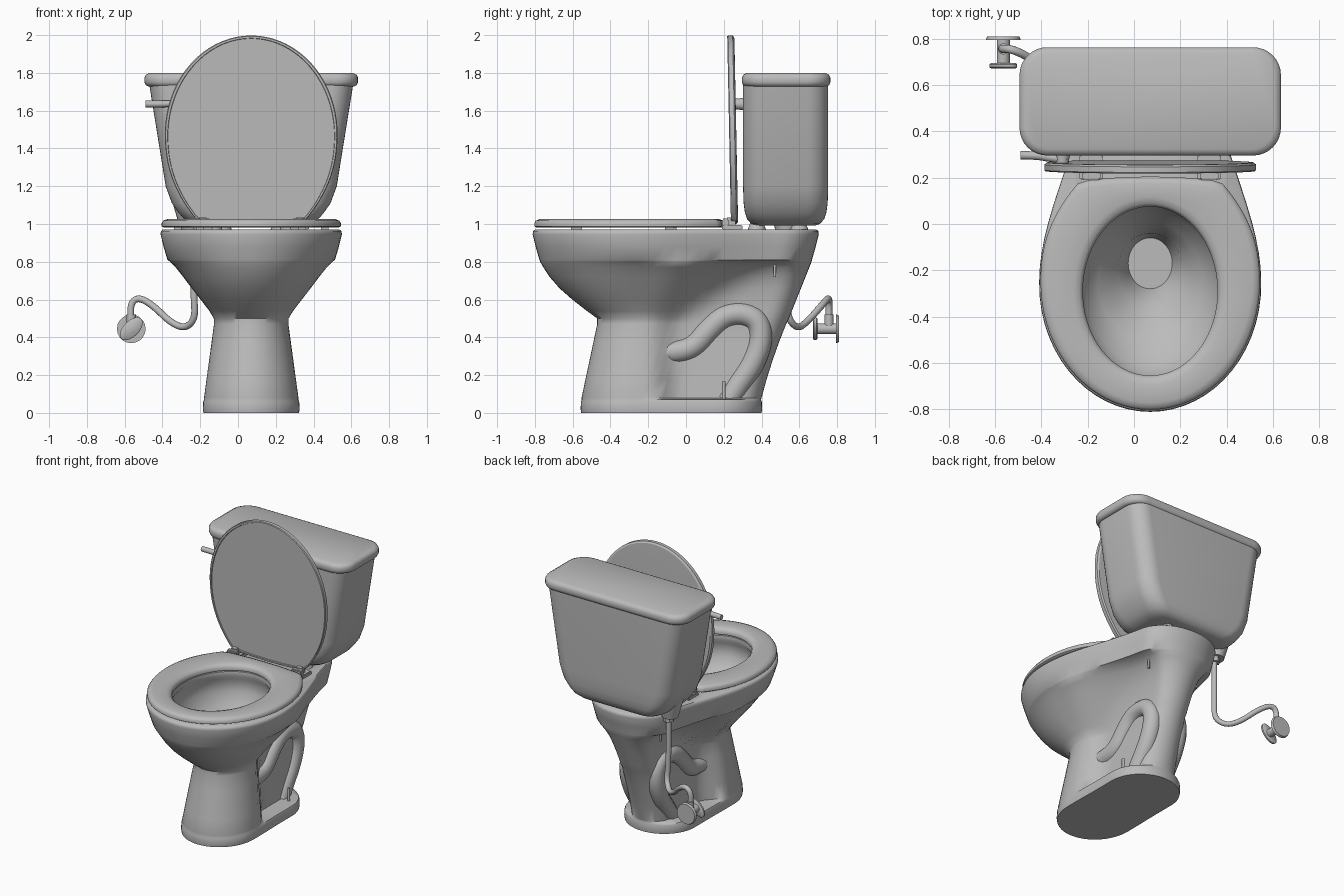
import bpy, bmesh, math
from mathutils import Vector

if "Cube" in bpy.data.objects:
    bpy.data.objects.remove(bpy.data.objects["Cube"])

CX = 0.07          # centre line of the fixture
N = 72             # points per ring

mat = bpy.data.materials.new("grey_porcelain")
mat.diffuse_color = (0.5, 0.5, 0.5, 1)
mat.use_nodes = True
mat.node_tree.nodes["Principled BSDF"].inputs["Base Color"].default_value = mat.diffuse_color


def finish(name, bm, angle=40):
    bmesh.ops.recalc_face_normals(bm, faces=bm.faces)
    me = bpy.data.meshes.new(name)
    bm.to_mesh(me)
    bm.free()
    ob = bpy.data.objects.new(name, me)
    bpy.context.collection.objects.link(ob)
    me.materials.append(mat)
    bpy.ops.object.select_all(action='DESELECT')
    ob.select_set(True)
    bpy.context.view_layer.objects.active = ob
    bpy.ops.object.shade_smooth_by_angle(angle=math.radians(angle))
    return ob


def loft(name, rings, loop=False, angle=40):
    bm = bmesh.new()
    vs = [[bm.verts.new(p) for p in r] for r in rings]
    n = len(vs[0])
    for a, b in zip(vs, vs[1:] + ([vs[0]] if loop else [])):
        for i in range(n):
            j = (i + 1) % n
            bm.faces.new((a[i], a[j], b[j], b[i]))
    if not loop:
        bm.faces.new(vs[0])
        bm.faces.new(vs[-1])
    return finish(name, bm, angle)


def outline(z, yf, yb, wf, wr, a, b, y0, y1, convex=False):
    """Plan outline: round front of length a, rear corners of length b, width wf blending to wr."""
    pts = []
    for i in range(N):
        t = 2 * math.pi * i / N
        y = (yf + yb) / 2 - (yb - yf) / 2 * math.cos(t)
        s = min(max((y - y0) / (y1 - y0), 0), 1)
        if not convex:
            s = s * s * (3 - 2 * s)
        else:
            s = s ** 2.3 if wr < wf else 1 - (1 - s) ** 2.3
        w = wf + (wr - wf) * s
        for d, c in ((y - yf, a), (yb - y, b)):
            if d < c:
                w *= math.sqrt(max(0, 1 - ((c - d) / c) ** 2))
        pts.append(Vector((CX + math.copysign(w, math.sin(t)), y, z)))
    return pts


def ellipse(z, cy, rx, ry):
    return [Vector((CX + rx * math.sin(2 * math.pi * i / N), cy - ry * math.cos(2 * math.pi * i / N), z))
            for i in range(N)]


def round_rect(z, hx, y0, y1, r):
    pts = []
    for k, (sx, y) in enumerate(((1, y1 - r), (-1, y1 - r), (-1, y0 + r), (1, y0 + r))):
        for i in range(9):
            t = math.pi / 2 * (k + i / 8)
            pts.append(Vector((CX + sx * (hx - r) + r * math.cos(t), y + r * math.sin(t), z)))
    return pts


def rod(name, p, q, r, r2=None, seg=20):
    p, q = Vector(p), Vector(q)
    u = (q - p).to_track_quat('Z', 'Y')
    rings = [[c + u @ Vector((rad * math.cos(2 * math.pi * i / seg), rad * math.sin(2 * math.pi * i / seg), 0))
              for i in range(seg)] for c, rad in ((p, r), (q, r if r2 is None else r2))]
    return loft(name, rings)


def tube(name, pts, r):
    cu = bpy.data.curves.new(name, 'CURVE')
    cu.dimensions = '3D'
    cu.bevel_depth, cu.bevel_resolution, cu.use_fill_caps = r, 4, True
    sp = cu.splines.new('NURBS')
    sp.points.add(len(pts) - 1)
    for p, co in zip(sp.points, pts):
        p.co = (*co, 1)
    sp.use_endpoint_u, sp.order_u, sp.resolution_u = True, 3, 8
    tmp = bpy.data.objects.new(name + "_path", cu)
    bpy.context.collection.objects.link(tmp)
    bm = bmesh.new()
    bm.from_mesh(tmp.to_mesh())
    bpy.data.objects.remove(tmp)
    return finish(name, bm, 60)


def box(name, lo, hi, bevel=0.006):
    bm = bmesh.new()
    bmesh.ops.create_cube(bm, size=1)
    for v in bm.verts:
        v.co = [l + (c + 0.5) * (h - l) for c, l, h in zip(v.co, lo, hi)]
    bmesh.ops.bevel(bm, geom=bm.edges[:], offset=bevel, segments=2, affect='EDGES')
    return finish(name, bm)


# Floor plinth
shell = [outline(z, -.555 - g, .40 + g, .253 + g, .25 + g, .27, .24, -.2, 0)
         for z, g in ((0, 0), (.02, .003), (.06, .001), (.07, -.003))]
# Pedestal, narrowing upward in front and leaning back at the rear
for k in range(5):
    t = k / 4
    shell.append(outline(.08 + .39 * t, -.553 + .083 * t, .40 + .1 * t + .03 * t * t,
                         .25 - .053 * t, .14 - .015 * t, .27 - .03 * t, .12, -.2, -.03))
# Flaring underside of the bowl
for z, yf, wf, wr in ((.50, -.47, .198, .128), (.54, -.525, .222, .13), (.60, -.602, .268, .135),
                      (.66, -.67, .315, .145), (.72, -.722, .36, .16), (.77, -.755, .4, .19), (.80, -.772, .43, .22)):
    t = (z - .5) / .3
    shell.append(outline(z, yf, .545 + .12 * t, wf, wr, .24 + .29 * t, .12, -.2 + .08 * t, .52 * t))
# Rim band and rear shelf
for z, g in ((.81, .036), (.88, .016), (.945, 0), (.962, .002), (.97, .012)):
    shell.append(outline(z, -.812 + g, .703 - g, .48 - g, .28 - g / 2, .55, .18, -.25, .65))
# Hollow basin
for z, cy, rx, ry in ((.97, -.29, .3, .372), (.94, -.29, .295, .367), (.91, -.29, .315, .388), (.82, -.29, .315, .385),
                      (.74, -.28, .28, .33), (.67, -.25, .225, .255), (.6, -.2, .14, .16), (.43, -.17, .095, .11)):
    shell.append(ellipse(z, cy, rx, ry))
loft("bowl_and_pedestal", shell, angle=50)

# Raised trapway, bolts and small supports on both sides
trap = ((-.15, .32), (-.06, .32), (.04, .345), (.12, .44), (.2, .515), (.3, .53),
        (.385, .49), (.4, .38), (.35, .25), (.27, .14), (.22, .06))
for s, side in ((-1, "left"), (1, "right")):
    tube("trapway_" + side, [(CX + s * .105, y, z) for y, z in trap], .062)
    rod("floor_bolt_" + side, (CX + s * .19, .2, .06), (CX + s * .19, .2, .165), .009, seg=10)
    rod("tank_bolt_" + side, (CX + s * .2, .47, .72), (CX + s * .2, .47, .82), .007, seg=10)
    rod("tank_pad_front_" + side, (CX + s * .2, .375, .965), (CX + s * .2, .375, 1.035), .05, .025)
    rod("tank_pad_rear_" + side, (CX + s * .15, .6, .965), (CX + s * .15, .6, 1.0), .05, .035)
    # Hinges
    x = CX + s * .255
    box("hinge_plate_" + side, (x - .05, .19, .968), (x + .05, .3, .995))
    box("hinge_block_" + side, (x - .04, .19, .985), (x + .04, .225, 1.028))
    box("hinge_arm_" + side, (x - .025, .21, .985), (x + .025, .262, 1.035))
    # Seat bumpers
    for y, bx in ((-.58, .27), (-.08, .39)):
        box("seat_bumper_" + side, (CX + s * bx - .02, y - .03, .968), (CX + s * bx + .02, y + .03, .986), .004)


# Seat ring
def seat_edge(z, g):
    return outline(z, -.803 + g, .205 - g, .474 - g, .285 - g, .55, .03, -.25, .205, True)


def seat_hole(z, g):
    return ellipse(z, -.29, .291 + g, .365 + g)


loft("seat", [seat_edge(.981, .012), seat_edge(.988, 0), seat_edge(1.005, 0), seat_edge(1.018, .008),
              seat_edge(1.026, .03), seat_hole(1.026, .04), seat_hole(1.018, .014), seat_hole(1.003, 0),
              seat_hole(.981, .001)], loop=True, angle=50)


# Raised lid: flat plan outline stood upright with a slight lean
def lid_edge(depth, g):
    return [Vector((p.x, .257 + depth - .02 * (p.y - 1), p.z + p.y)) for p in
            outline(0, 1.0 + g, 1.998 - g, .27 - g, .457 - g, .02, .52, 1.0, 1.48, True)]


loft("lid", [lid_edge(-.013, .016), lid_edge(-.019, .014), lid_edge(-.019, .004), lid_edge(-.014, 0),
             lid_edge(.010, 0), lid_edge(.018, .010), lid_edge(.019, .025)], angle=30)

# Tank body and cover
loft("tank", [round_rect(z, hx, .302 + g, .753 - g, .11 - g / 4) for z, hx, g in (
    (.992, .27, .07), (1.0, .315, .045), (1.025, .355, .022), (1.06, .385, .01),
    (1.11, .42, .003), (1.2, .453, 0), (1.74, .54, 0))])
loft("tank_cover", [round_rect(z, .565 - g, .296 + g, .764 - g, .12 - g / 2) for z, g in (
    (1.728, .02), (1.735, .006), (1.75, 0), (1.775, 0), (1.79, .007), (1.8, .026))], angle=50)

# Flush lever
rod("lever_pivot", (-.31, .262, 1.635), (-.31, .32, 1.635), .028, .034)
tube("lever_arm", ((-.29, .278, 1.64), (-.36, .285, 1.637), (-.42, .297, 1.635), (-.49, .297, 1.635)), .018)

# Supply line and shut-off valve
rod("tank_inlet", (-.245, .53, .955), (-.255, .53, 1.13), .055, .095)
rod("inlet_nut", (-.235, .53, .92), (-.235, .53, .957), .036, seg=8)
tube("supply_hose", ((-.235, .53, .93), (-.235, .53, .62), (-.225, .54, .5), (-.28, .59, .445),
                     (-.36, .64, .48), (-.45, .72, .57), (-.53, .757, .615), (-.575, .757, .57), (-.565, .757, .5)), .018)
rod("valve_outlet", (-.565, .757, .44), (-.565, .757, .52), .024)
rod("valve_body", (-.565, .69, .445), (-.565, .80, .445), .028)
rod("wall_plate", (-.565, .795, .445), (-.565, .81, .445), .076, .07)

# Oval valve knob, turned at an angle
knob = []
for y, g in ((.672, .008), (.678, 0), (.690, 0), (.696, .008)):
    ring = []
    for i in range(28):
        t = 2 * math.pi * i / 28
        u, v = (.075 - g) * math.cos(t), (.042 - g) * math.sin(t)
        ring.append(Vector((-.565 + .7 * u - .7 * v, y, .445 + .7 * u + .7 * v)))
    knob.append(ring)
loft("valve_knob", knob)
